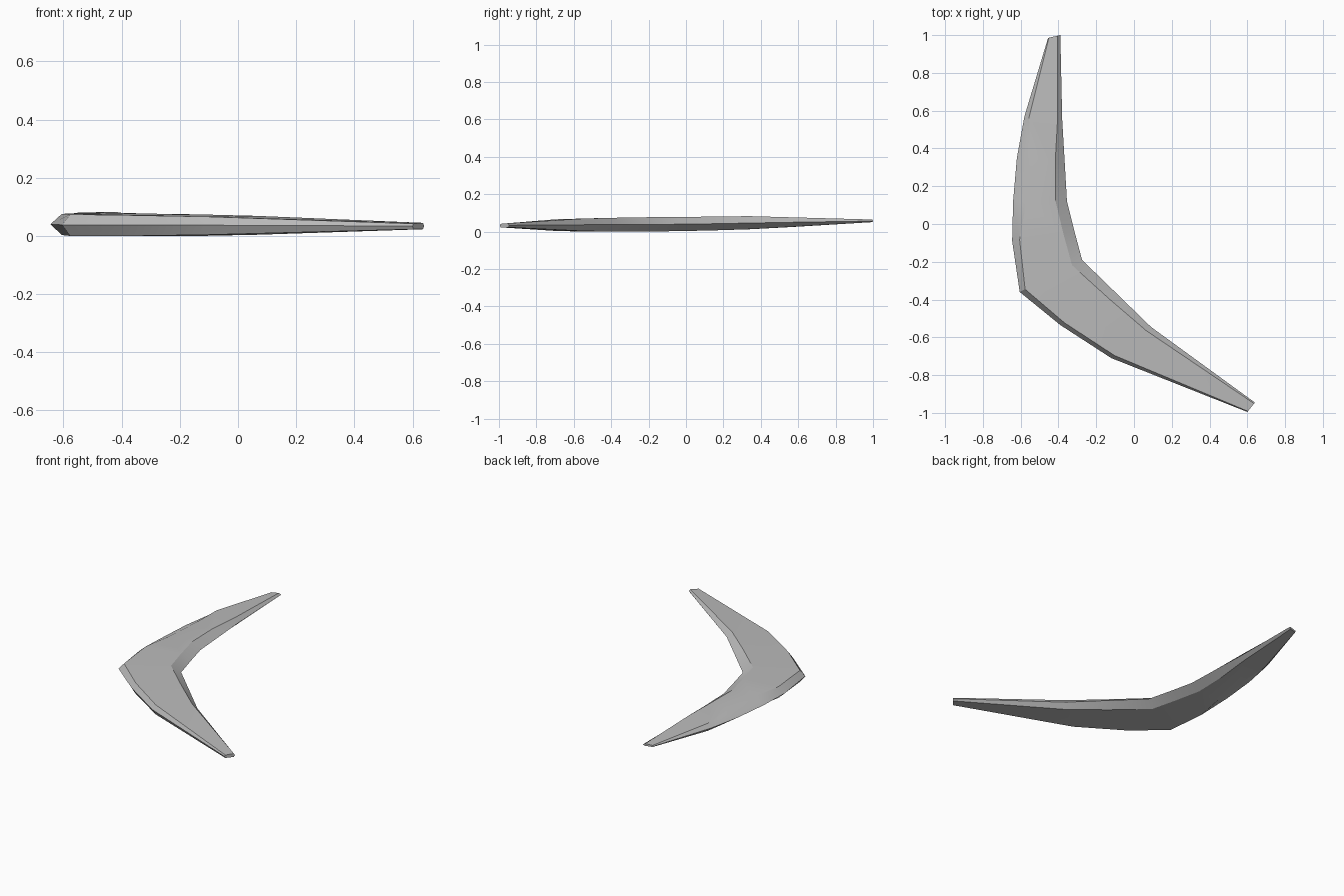
import bpy
import bmesh
import math
from mathutils import Vector

if "Cube" in bpy.data.objects:
    bpy.data.objects.remove(bpy.data.objects["Cube"])

# Plain grey surface
grey = bpy.data.materials.new("plain_grey")
grey.use_nodes = True
colour = (0.5, 0.5, 0.5, 1)
grey.diffuse_color = colour
grey.node_tree.nodes["Principled BSDF"].inputs["Base Color"].default_value = colour

# Stations along the blade:
# outer x, y, inner x, y, outer bevel, inner bevel, bottom z, rim z, top z
stations = [
    (-.455, .985, -.39, 1.0, .005, .015, .051, .057, .065),
    (-.58, .57, -.38, .55, .025, .025, .025, .050, .077),
    (-.62, .35, -.367, .33, .07, .05, .013, .046, .083),
    (-.64, .12, -.355, .12, .07, .06, .006, .042, .080),
    (-.645, -.09, -.315, -.04, .04, .06, .003, .040, .079),
    (-.605, -.36, -.275, -.19, .032, .06, .0, .038, .077),
    (-.39, -.535, -.09, -.37, .025, .05, .0, .038, .074),
    (-.12, -.71, .09, -.545, .022, .032, .004, .037, .069),
    (.60, -.995, .64, -.945, .005, .007, .023, .034, .045),
]


def section(bm, station):
    """Six-sided lens across the blade."""
    ox, oy, ix, iy, outer_bevel, inner_bevel, bottom, rim, top = station
    outer, inner = Vector((ox, oy, 0)), Vector((ix, iy, 0))
    across = (inner - outer).normalized()
    a, b = outer + across * outer_bevel, inner - across * inner_bevel
    ring = [(outer, rim), (a, top - .003), (b, top),
            (inner, rim), (b, bottom), (a, bottom)]
    return [bm.verts.new((p.x, p.y, z)) for p, z in ring]


# Curved two-armed throwing blade
bm = bmesh.new()
rings = [section(bm, s) for s in stations]
for first, second in zip(rings, rings[1:]):
    for i in range(len(first)):
        j = (i + 1) % len(first)
        bm.faces.new((first[i], first[j], second[j], second[i]))
bm.faces.new(rings[0])
bm.faces.new(rings[-1])
bmesh.ops.recalc_face_normals(bm, faces=bm.faces)

mesh = bpy.data.meshes.new("curved_blade")
bm.to_mesh(mesh)
bm.free()
mesh.materials.append(grey)
blade = bpy.data.objects.new("curved_blade", mesh)
bpy.context.collection.objects.link(blade)

# Smooth the broad faces, keep the rim crisp
bpy.ops.object.select_all(action="DESELECT")
blade.select_set(True)
bpy.context.view_layer.objects.active = blade
bpy.ops.object.shade_smooth_by_angle(angle=math.radians(30))
